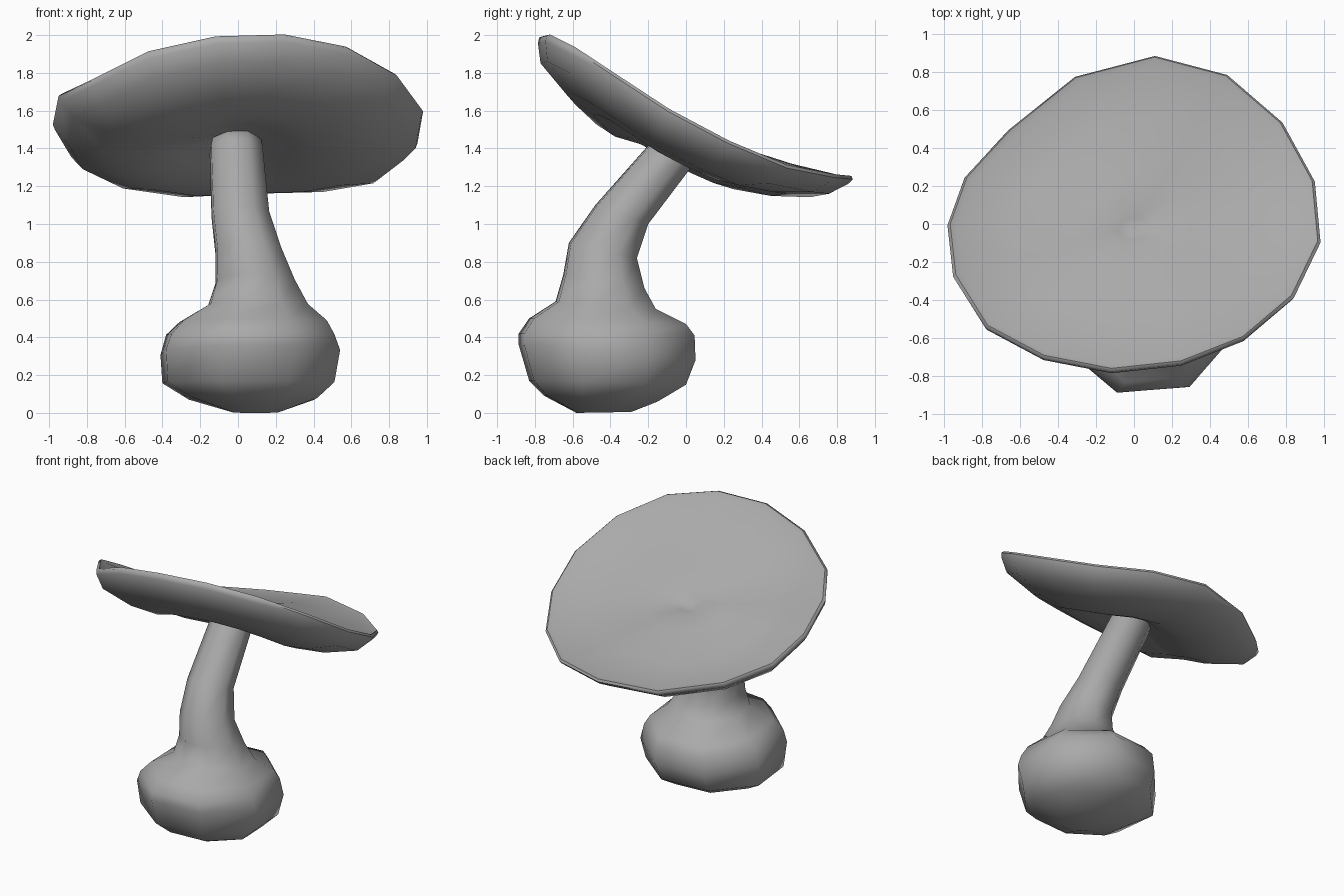
import bpy, bmesh, math
from mathutils import Vector

cube = bpy.data.objects.get("Cube")
if cube:
    bpy.data.objects.remove(cube)

grey = bpy.data.materials.new("plain grey")
grey.use_nodes = True
COLOUR = (0.4, 0.4, 0.4, 1)
grey.diffuse_color = COLOUR
grey.node_tree.nodes["Principled BSDF"].inputs["Base Color"].default_value = COLOUR


def loft(name, rings, smooth_angle):
    """Skin a list of closed rings and cap both ends."""
    bm = bmesh.new()
    loops = [[bm.verts.new(p) for p in ring] for ring in rings]
    n = len(loops[0])
    for a, b in zip(loops, loops[1:]):
        for i in range(n):
            j = (i + 1) % n
            bm.faces.new((a[i], a[j], b[j], b[i]))
    bm.faces.new(loops[0])
    bm.faces.new(loops[-1])
    bmesh.ops.recalc_face_normals(bm, faces=bm.faces)
    mesh = bpy.data.meshes.new(name)
    bm.to_mesh(mesh)
    bm.free()
    mesh.materials.append(grey)
    obj = bpy.data.objects.new(name, mesh)
    bpy.context.collection.objects.link(obj)
    bpy.ops.object.select_all(action='DESELECT')
    obj.select_set(True)
    bpy.context.view_layer.objects.active = obj
    bpy.ops.object.shade_smooth_by_angle(angle=math.radians(smooth_angle))
    return obj


# Stem and bulb: tilted eight-sided rings (front y, z, back y, z, left x, right x)
sections = [
    (-.58, .0, -.29, .005, -.03, .21),
    (-.75, .09, -.15, .06, -.26, .42),
    (-.83, .17, .00, .15, -.40, .51),
    (-.885, .36, .05, .28, -.41, .54),
    (-.885, .42, .045, .41, -.38, .51),
    (-.83, .50, .00, .47, -.31, .47),
    (-.69, .59, -.16, .55, -.16, .37),
    (-.65, .73, -.22, .66, -.12, .30),
    (-.62, .90, -.26, .82, -.12, .23),
    (-.48, 1.1, -.20, 1.0, -.14, .165),
    (-.17, 1.45, .05, 1.33, -.15, .13),
    (-.12, 1.51, .09, 1.39, -.14, .12),
]
SIDES = 8
stem_rings = []
for yf, zf, yb, zb, xl, xr in sections:
    centre = Vector(((xl + xr) / 2, (yf + yb) / 2, (zf + zb) / 2))
    across = Vector(((xr - xl) / 2, 0, 0)) / .95
    along = Vector((0, (yb - yf) / 2, (zb - zf) / 2)) / .95
    angles = [math.radians(-18) + math.tau * i / SIDES for i in range(SIDES)]
    stem_rings.append([centre + across * math.cos(a) + along * math.sin(a) for a in angles])
loft("stem_and_bulb", stem_rings, 80)

# Cap: an uneven tilted rim, drawn in towards its centre above and below
rim = [Vector(p) for p in (
    (.11, .89, 1.25), (.49, .79, 1.26), (.78, .54, 1.31), (.95, .23, 1.44),
    (.98, -.09, 1.61), (.84, -.38, 1.80), (.58, -.60, 1.945), (.25, -.73, 2.01),
    (-.12, -.77, 2.0), (-.48, -.70, 1.92), (-.78, -.54, 1.77), (-.95, -.27, 1.69),
    (-.98, 0, 1.54), (-.89, .25, 1.39), (-.66, .50, 1.28), (-.31, .78, 1.23))]
middle = Vector((-.01, .01, 1.56))
down = Vector((0, -.48, -.88))

# (share of rim radius, depth below the rim surface)
cap_profile = [(.03, .085), (.07, .08), (.12, .06), (.3, .055), (.65, .045), (.95, .015),
               (.985, 0), (1, .015), (.99, .045), (.92, .13), (.7, .205), (.5, .23),
               (.3, .19), (.12, .13)]
cap_rings = [[middle.lerp(p, s) + down * d for p in rim] for s, d in cap_profile]
loft("cap", cap_rings, 60)
